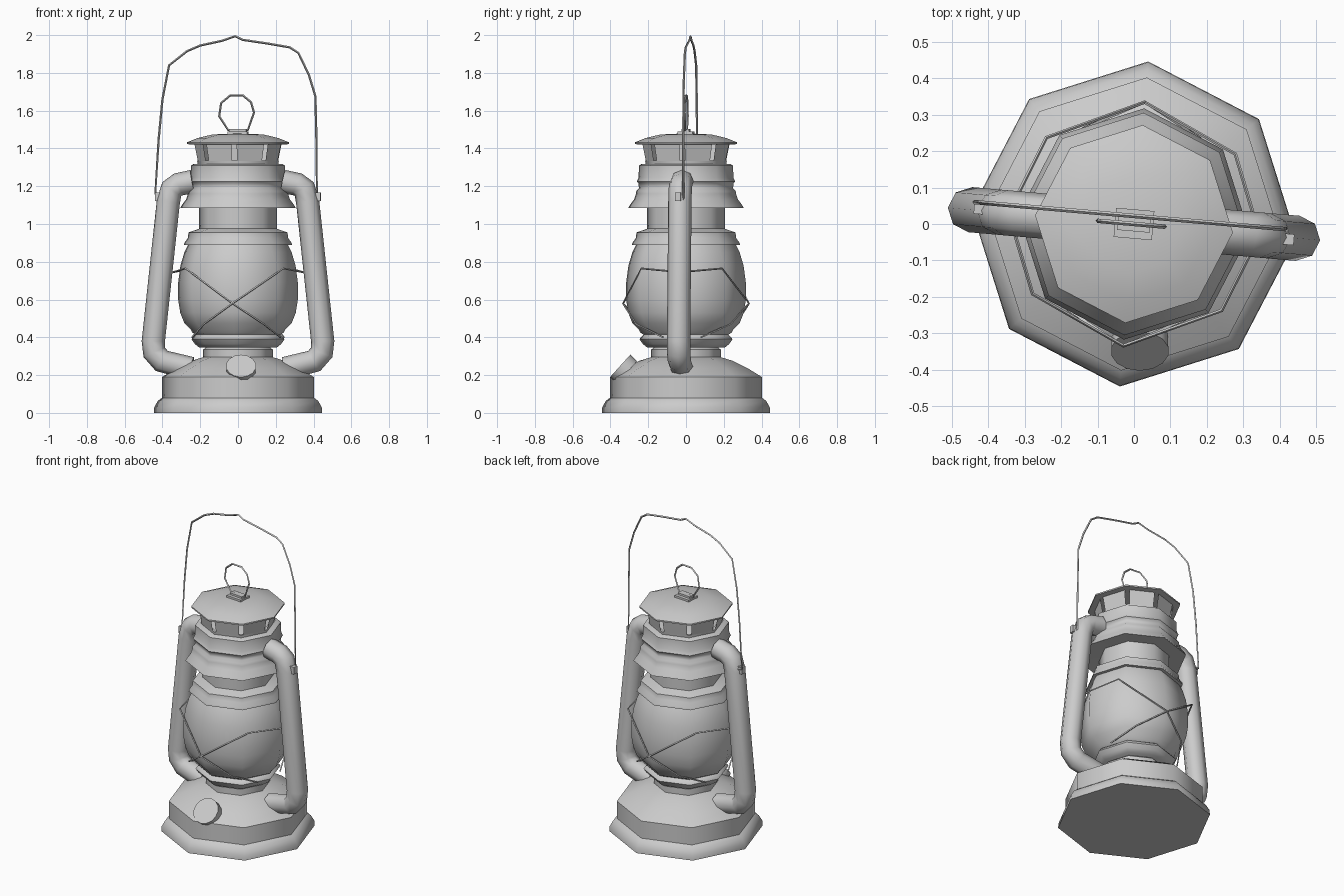
import bpy, bmesh
from math import radians, cos, sin, pi
from mathutils import Matrix, Vector

if "Cube" in bpy.data.objects:
    bpy.data.objects.remove(bpy.data.objects["Cube"])

TURN = radians(-5)   # the whole lantern is turned slightly about z


def finish(ob, angle=50):
    bpy.ops.object.select_all(action='DESELECT')
    ob.select_set(True)
    bpy.context.view_layer.objects.active = ob
    bpy.ops.object.shade_smooth_by_angle(angle=radians(angle))
    return ob


def from_bmesh(name, bm, turn=TURN, angle=50):
    bmesh.ops.recalc_face_normals(bm, faces=bm.faces)
    me = bpy.data.meshes.new(name)
    bm.to_mesh(me)
    bm.free()
    ob = bpy.data.objects.new(name, me)
    bpy.context.collection.objects.link(ob)
    ob.rotation_euler.z = turn
    return finish(ob, angle)


def lathe(name, profile, sides=8):
    """Octagonal turned body; a radius of 0 closes the end."""
    bm = bmesh.new()
    rings = []
    for r, z in profile:
        if r == 0:
            rings.append([bm.verts.new((0, 0, z))] * sides)
        else:
            rings.append([bm.verts.new((r * cos(2 * pi * i / sides), r * sin(2 * pi * i / sides), z))
                          for i in range(sides)])
    for a, b in zip(rings, rings[1:]):
        for i in range(sides):
            j = (i + 1) % sides
            bm.faces.new(list(dict.fromkeys((a[i], a[j], b[j], b[i]))))
    return from_bmesh(name, bm)


def tube(name, points, radius, res=0, turn=TURN, cyclic=False):
    cu = bpy.data.curves.new(name, 'CURVE')
    cu.dimensions = '3D'
    cu.bevel_depth = radius
    cu.bevel_resolution = res
    cu.use_fill_caps = True
    sp = cu.splines.new('POLY')
    sp.points.add(len(points) - 1)
    for p, co in zip(sp.points, points):
        p.co = (*co, 1)
    sp.use_cyclic_u = cyclic
    ob = bpy.data.objects.new(name, cu)
    bpy.context.collection.objects.link(ob)
    ob.rotation_euler.z = turn
    bpy.ops.object.select_all(action='DESELECT')
    ob.select_set(True)
    bpy.context.view_layer.objects.active = ob
    bpy.ops.object.convert(target='MESH')
    return finish(bpy.context.object, 60)


def box(name, centre, size):
    bm = bmesh.new()
    bmesh.ops.create_cube(bm, size=1, matrix=Matrix.Translation(centre) @ Matrix.Diagonal((*size, 1)))
    return from_bmesh(name, bm)


# Fuel tank and neck
lathe("fuel_tank", [(0, 0), (.447, 0), (.445, .03), (.425, .065), (.403, .08), (.403, .19),
                    (.33, .235), (.25, .275), (.185, .295), (.185, .335), (.165, .35), (.165, .37), (0, .37)])
# Burner plate under the globe
lathe("globe_holder", [(0, .345), (.205, .345), (.23, .365), (.247, .39), (.243, .397), (.225, .415), (.2, .42)])
# Glass globe
lathe("globe", [(.2, .40), (.243, .425), (.25, .44), (.285, .475), (.307, .53), (.318, .6), (.318, .69),
                (.306, .78), (.285, .85), (.265, .89)])
# Collar above the globe and chimney neck
lathe("globe_collar", [(.255, .888), (.287, .888), (.285, .9), (.267, .925), (.263, .955), (.235, .965),
                       (.206, .975), (.206, 1.09)])
# Ribbed hood
lathe("hood", [(.2, 1.09), (.306, 1.085), (.302, 1.095), (.276, 1.13), (.266, 1.16), (.264, 1.175),
               (.25, 1.19), (.253, 1.215), (.262, 1.225), (.252, 1.245), (.25, 1.31), (.235, 1.318), (0, 1.318)])
# Vent: lower band and one panel per face with gaps at the corners
lathe("vent_band", [(.214, 1.315), (.217, 1.335), (.2, 1.335)])
bm = bmesh.new()
for i in range(8):
    a, b = [Vector((cos(k * pi / 4), sin(k * pi / 4), 0)) for k in (i, i + 1)]
    p, q = a.lerp(b, .08), a.lerp(b, .92)
    bm.faces.new([bm.verts.new(v) for v in (p * .217 + Vector((0, 0, 1.333)), q * .217 + Vector((0, 0, 1.333)),
                                            q * .236 + Vector((0, 0, 1.425)), p * .236 + Vector((0, 0, 1.425)))])
from_bmesh("vent_panels", bm)
# Lid
lathe("lid", [(0, 1.42), (.235, 1.42), (.272, 1.423), (.272, 1.432), (.215, 1.455), (.135, 1.474), (0, 1.48)])
# Lid block and ring
box("lid_block_lower", (0, 0, 1.482), (.105, .08, .016))
box("lid_block_upper", (0, 0, 1.495), (.09, .04, .014))
ring = [(-.052, 1.497), (-.1, 1.57), (-.09, 1.64), (-.042, 1.68), (.027, 1.68),
        (.069, 1.645), (.085, 1.59), (.052, 1.497)]
tube("lid_ring", [(x, 0, z) for x, z in ring], .006, cyclic=True)

# Side tubes, mirrored left and right
arm = [(.24, 1.225), (.315, 1.21), (.352, 1.185), (.37, 1.12), (.45, .38), (.445, .32), (.405, .275), (.25, .235)]
for s, side in ((-1, "left"), (1, "right")):
    tube(f"side_tube_{side}", [(s * x, 0, z) for x, z in arm], .062, res=2)
    # Lug holding the carrying handle
    box(f"handle_lug_{side}", (s * .423, -.005 * s, 1.145), (.035, .03, .045))
    tube(f"handle_pin_{side}", [(s * .36, 0, 1.145), (s * .44, 0, 1.145)], .01)

# Carrying handle of bent wire
bail = [(-.41, 1.15), (-.438, 1.16), (-.42, 1.45), (-.4, 1.66), (-.365, 1.84), (-.27, 1.915), (-.2, 1.945),
        (-.085, 1.97), (-.015, 1.994), (.025, 1.975), (.16, 1.955), (.275, 1.935), (.32, 1.905),
        (.375, 1.79), (.41, 1.675), (.415, 1.45), (.418, 1.13), (.4, 1.125)]
tube("carrying_handle", [(x, .022 - .087 * x, z) for x, z in bail], .006, turn=0)

# Crossed guard wires around the globe
guard = [(-.345, 0, .745), (-.26, -.215, .765), (0, -.335, .58), (.16, -.25, .47), (.235, -.1, .4)]
for sx in (-1, 1):
    for sy in (-1, 1):
        tube("guard_wire", [(sx * x, sy * y, z) for x, y, z in guard], .005)

# Filler cap on the front of the tank
bm = bmesh.new()
tilt = Matrix.Translation((.016, -.33, .232)) @ Matrix.Rotation(radians(48), 4, 'X')
bmesh.ops.create_cone(bm, cap_ends=True, segments=14, radius1=.078, radius2=.08, depth=.05, matrix=tilt)
from_bmesh("filler_cap", bm, turn=0)
